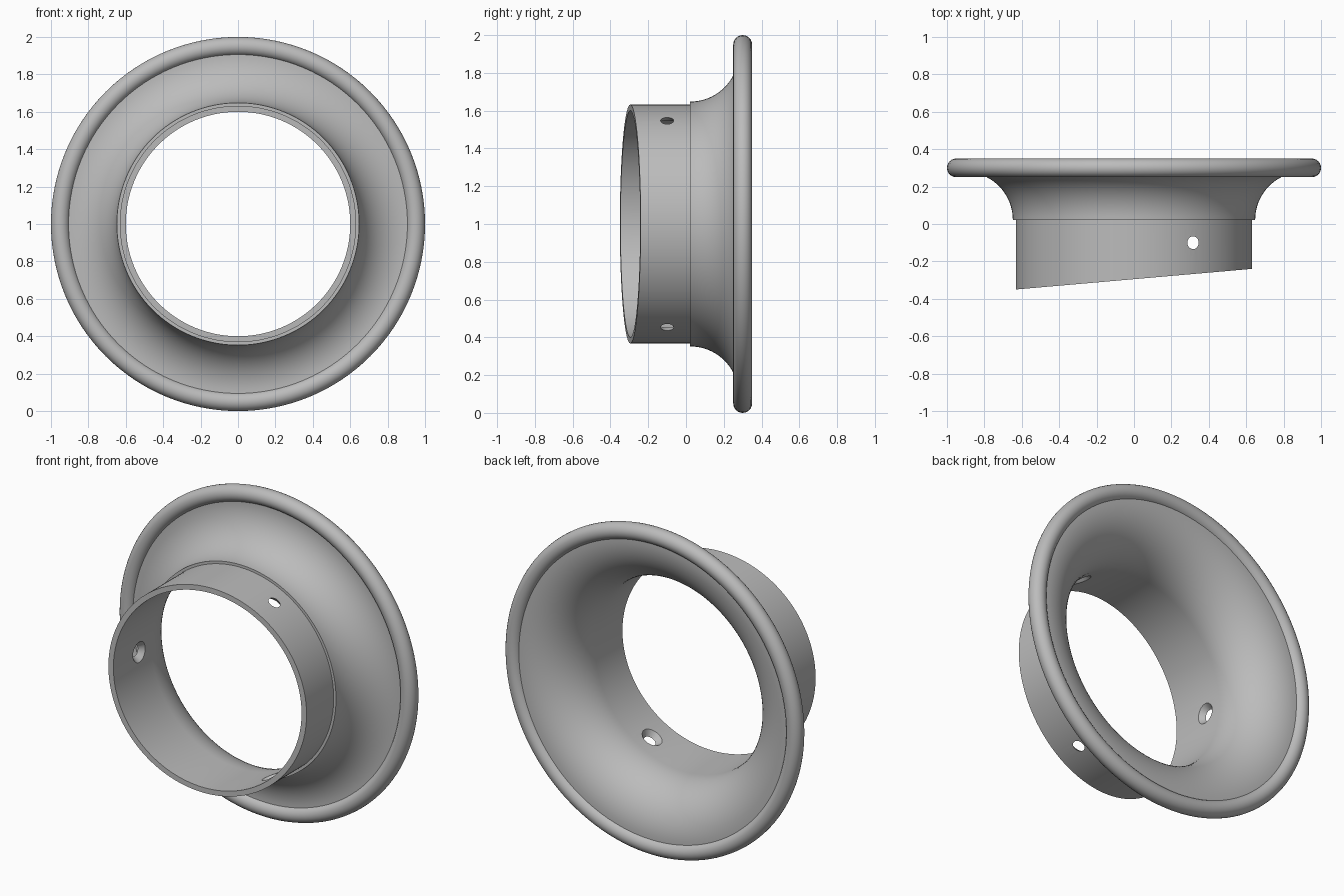
import bpy
import bmesh
from math import sin, cos, pi, radians
from mathutils import Matrix, Vector

cube = bpy.data.objects.get("Cube")
if cube:
    bpy.data.objects.remove(cube, do_unlink=True)

CENTRE_Z = 1.0
SEGMENTS = 128

grey = bpy.data.materials.new("plain grey")
grey.use_nodes = True
colour = (0.5, 0.5, 0.5, 1)
grey.diffuse_color = colour
grey.node_tree.nodes["Principled BSDF"].inputs["Base Color"].default_value = colour


def finish(bm, name):
    """Turn a bmesh into a named object with outward normals."""
    bmesh.ops.recalc_face_normals(bm, faces=bm.faces)
    mesh = bpy.data.meshes.new(name)
    bm.to_mesh(mesh)
    bm.free()
    mesh.materials.append(grey)
    obj = bpy.data.objects.new(name, mesh)
    bpy.context.collection.objects.link(obj)
    return obj


def lathe(name, profile, slant=None):
    """Revolve a closed (radius, y) profile about the y axis.
    Points whose y is None lie on the slanted end plane."""
    bm = bmesh.new()
    rings = []
    for i in range(SEGMENTS):
        a = 2 * pi * i / SEGMENTS
        ring = []
        for r, y in profile:
            x, z = r * cos(a), r * sin(a)
            ring.append(bm.verts.new((x, slant(x) if y is None else y, z + CENTRE_Z)))
        rings.append(ring)
    n = len(profile)
    for i in range(SEGMENTS):
        a, b = rings[i], rings[(i + 1) % SEGMENTS]
        for j in range(n):
            k = (j + 1) % n
            bm.faces.new((a[j], a[k], b[k], b[j]))
    return finish(bm, name)


def flare(radius, depth, steps=20):
    """Quarter arc curving from the tube wall out to the rim."""
    arc = [pi / 2 * i / steps for i in range(steps + 1)]
    return [(0.9 - radius * cos(t), 0.022 + depth * sin(t)) for t in arc]


# Slant-cut tube with a stepped shoulder, opening into the bell
profile = [(0.6, None), (0.632, None), (0.632, 0.022)]
profile += flare(0.252, 0.255)
profile += [(0.93, 0.277), (0.93, 0.322)]
profile += flare(0.3, 0.3)[::-1]
body = lathe("flared_tube", profile, slant=lambda x: -0.295 + 0.0873 * x)

# Three countersunk screw holes, wider on the inside
bm = bmesh.new()
for angle in (60, 180, 300):
    a = radians(angle)
    out = Vector((cos(a), 0, sin(a)))
    place = (Matrix.Translation(Vector((0, -0.1, CENTRE_Z)) + out * 0.615)
             @ out.to_track_quat('Z', 'Y').to_matrix().to_4x4())
    bmesh.ops.create_cone(bm, cap_ends=True, segments=32,
                          radius1=0.075, radius2=0.02, depth=0.07, matrix=place)
cutter = finish(bm, "hole_cutter")
cutter.hide_render = True

cut = body.modifiers.new("screw holes", 'BOOLEAN')
cut.operation = 'DIFFERENCE'
cut.solver = 'EXACT'
cut.object = cutter
bpy.context.view_layer.objects.active = body
bpy.ops.object.modifier_apply(modifier=cut.name)
bpy.data.objects.remove(cutter, do_unlink=True)

# Rolled rim bead
bead = [(0.95 + 0.05 * cos(t), 0.3 + 0.05 * sin(t))
        for t in (2 * pi * i / 24 for i in range(24))]
rim = lathe("rolled_rim", bead)

for obj in (body, rim):
    bpy.ops.object.select_all(action='DESELECT')
    obj.select_set(True)
    bpy.context.view_layer.objects.active = obj
    bpy.ops.object.shade_smooth_by_angle(angle=radians(30))
